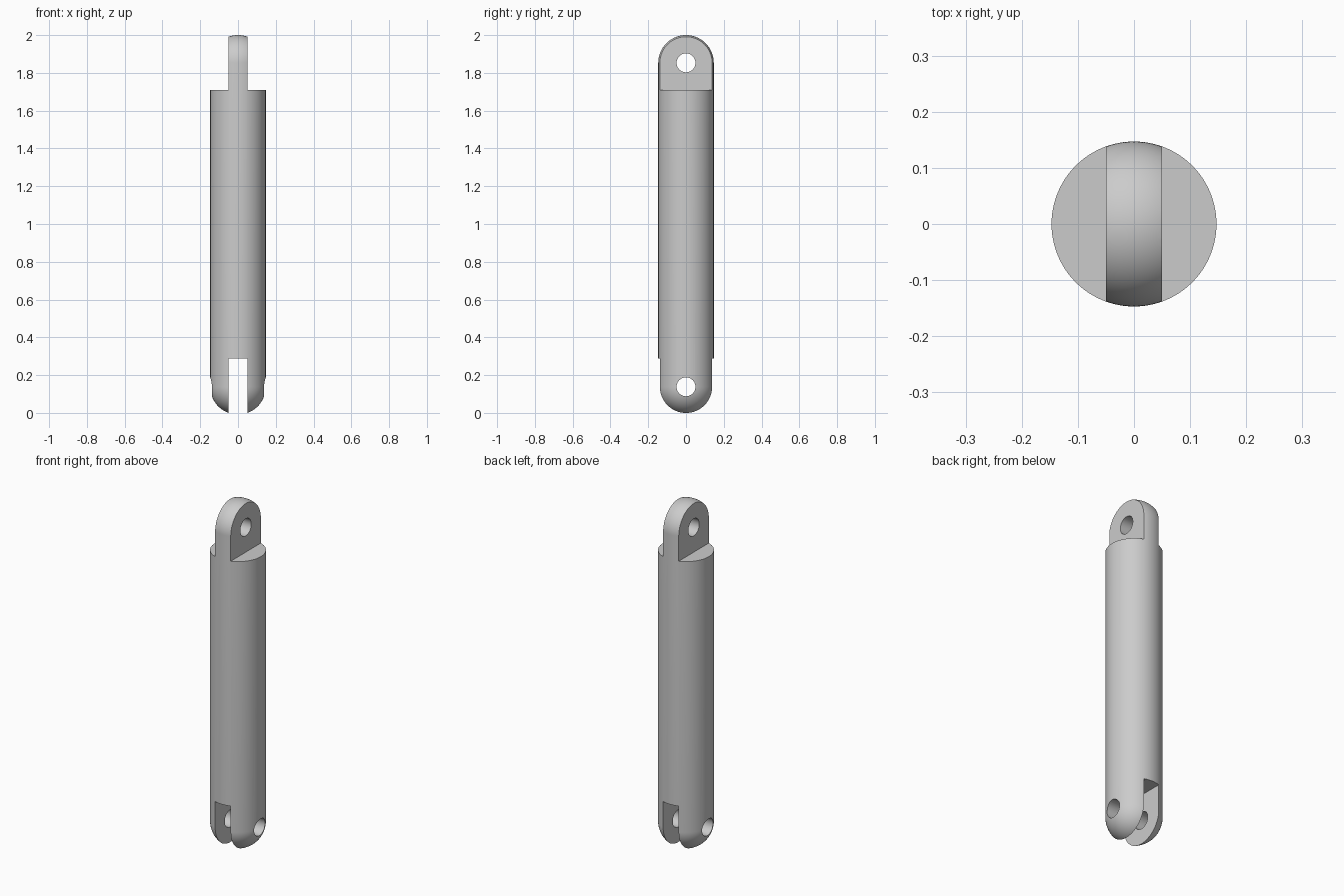
import bpy, math

cube = bpy.data.objects.get("Cube")
if cube:
    bpy.data.objects.remove(cube, do_unlink=True)

RADIUS, HALF_TANG, HOLE = 0.147, 0.05, 0.05
LOW, HIGH = 0.138, 1.853            # centres of the rounded ends and pin holes
SLOT_TOP, SHOULDER = 0.288, 1.709
SEGMENTS, RINGS = 96, 24

grey = bpy.data.materials.new("grey metal")
grey.use_nodes = True
grey.diffuse_color = (0.6, 0.6, 0.6, 1)
grey.node_tree.nodes["Principled BSDF"].inputs["Base Color"].default_value = (0.6, 0.6, 0.6, 1)


def lathe(name, profile):
    """Revolve (radius, z) points about z; the first and last lie on the axis."""
    verts = [(0, 0, profile[0][1])]
    for r, z in profile[1:-1]:
        for i in range(SEGMENTS):
            a = 2 * math.pi * i / SEGMENTS
            verts.append((r * math.cos(a), r * math.sin(a), z))
    verts.append((0, 0, profile[-1][1]))
    last, rings = len(verts) - 1, len(profile) - 2
    faces = []
    for i in range(SEGMENTS):
        j = (i + 1) % SEGMENTS
        faces.append((0, 1 + j, 1 + i))
        for k in range(rings - 1):
            a, b = 1 + k * SEGMENTS, 1 + (k + 1) * SEGMENTS
            faces.append((a + i, a + j, b + j, b + i))
        top = 1 + (rings - 1) * SEGMENTS
        faces.append((top + i, top + j, last))
    mesh = bpy.data.meshes.new(name)
    mesh.from_pydata(verts, [], faces)
    mesh.materials.append(grey)
    obj = bpy.data.objects.new(name, mesh)
    bpy.context.collection.objects.link(obj)
    return obj


def cut(body, cutter):
    """Subtract the cutter from the body, then discard it."""
    cutter.hide_render = True
    cutter.data.materials.append(grey)
    mod = body.modifiers.new("cut", "BOOLEAN")
    mod.operation, mod.solver, mod.object = "DIFFERENCE", "EXACT", cutter
    bpy.ops.object.select_all(action="DESELECT")
    body.select_set(True)
    bpy.context.view_layer.objects.active = body
    bpy.ops.object.modifier_apply(modifier=mod.name)
    bpy.data.objects.remove(cutter, do_unlink=True)


def box(x0, x1, z0, z1):
    bpy.ops.mesh.primitive_cube_add(size=1, location=((x0 + x1) / 2, 0, (z0 + z1) / 2))
    obj = bpy.context.object
    obj.scale = (x1 - x0, 1, z1 - z0)
    bpy.context.view_layer.update()
    return obj


# Round bar with domed ends
angles = [math.pi / 2 * i / RINGS for i in range(RINGS + 1)]
bottom = [(RADIUS * math.sin(a), LOW - RADIUS * math.cos(a)) for a in angles]
top = [(RADIUS * math.cos(a), HIGH + RADIUS * math.sin(a)) for a in angles]
rod = lathe("link_rod", bottom + top)

# Shoulders either side of the top tang
for side in (-1, 1):
    x0, x1 = sorted((side * HALF_TANG, side * 0.4))
    cut(rod, box(x0, x1, SHOULDER, 2.2))

# Fork slot at the bottom
cut(rod, box(-HALF_TANG, HALF_TANG, -0.2, SLOT_TOP))

# Pin holes through tang and fork
for z in (LOW, HIGH):
    bpy.ops.mesh.primitive_cylinder_add(vertices=48, radius=HOLE, depth=1,
                                        location=(0, 0, z), rotation=(0, math.pi / 2, 0))
    cut(rod, bpy.context.object)

bpy.ops.object.select_all(action="DESELECT")
rod.select_set(True)
bpy.context.view_layer.objects.active = rod
bpy.ops.object.shade_smooth_by_angle(angle=math.radians(30))
